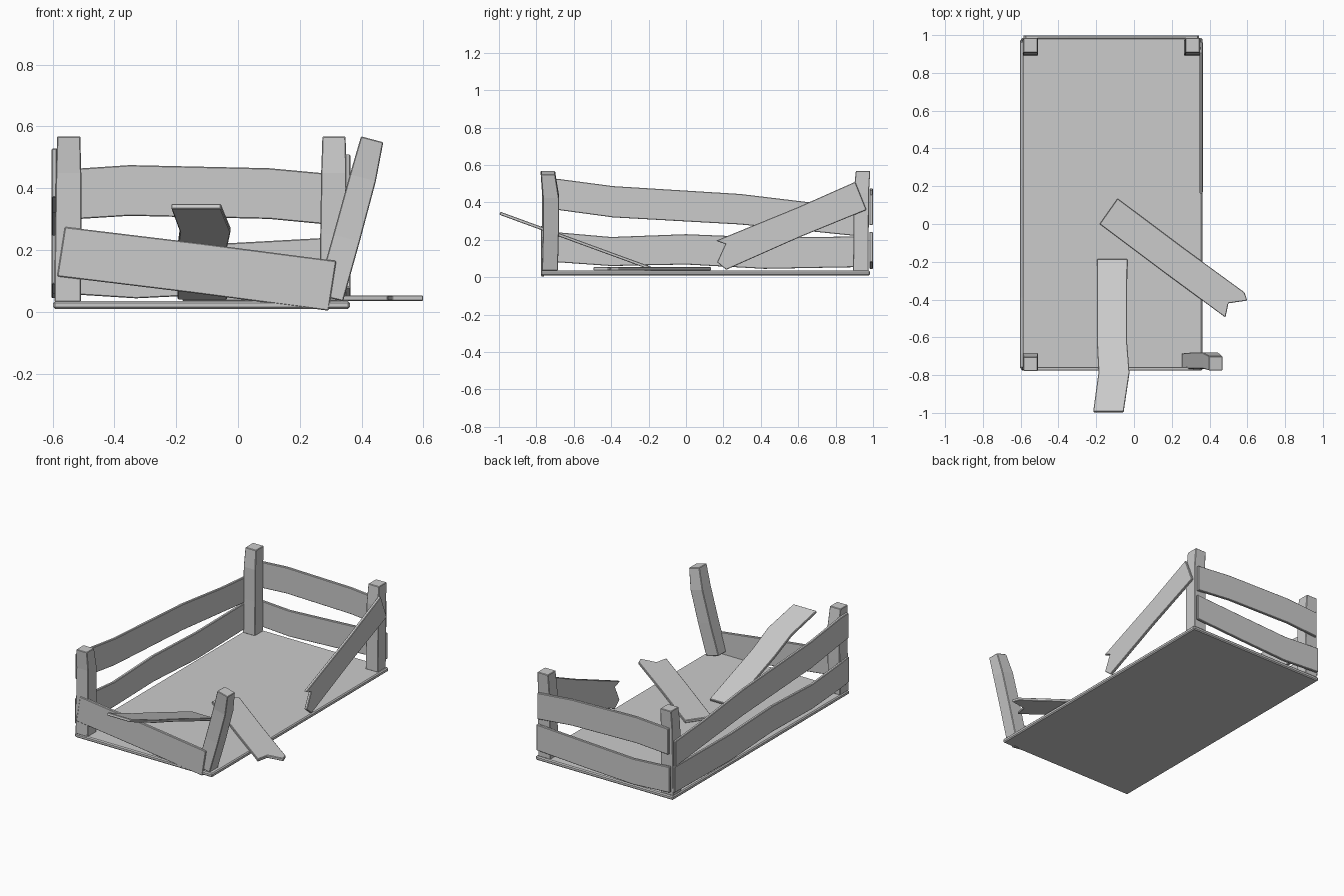
import bpy, bmesh
from mathutils import Vector

T = 0.018  # board thickness


def finish(bm, name, bevel):
    bmesh.ops.recalc_face_normals(bm, faces=bm.faces[:])
    me = bpy.data.meshes.new(name)
    bm.to_mesh(me)
    bm.free()
    ob = bpy.data.objects.new(name, me)
    bpy.context.collection.objects.link(ob)
    m = ob.modifiers.new("worn_edges", 'BEVEL')
    m.width, m.segments, m.limit_method = bevel, 1, 'ANGLE'
    return ob


def board(name, outline, origin, u, v, thick=T, bevel=0.003):
    """Flat outline placed on axes u, v and extruded evenly both ways."""
    o, u, v = Vector(origin), Vector(u).normalized(), Vector(v).normalized()
    n = u.cross(v).normalized()
    bm = bmesh.new()
    f = bm.faces.new([bm.verts.new(o + u * a + v * b - n * thick / 2) for a, b in outline])
    ext = bmesh.ops.extrude_face_region(bm, geom=[f])["geom"]
    bmesh.ops.translate(bm, vec=n * thick,
                        verts=[g for g in ext if isinstance(g, bmesh.types.BMVert)])
    return finish(bm, name, bevel)


def strip(stations):
    """Outline from (position, low edge, high edge) stations."""
    return [(p, lo) for p, lo, hi in stations] + [(p, hi) for p, lo, hi in reversed(stations)]


def post(name, sections, bevel=0.003):
    """Square post through sections of (x0, x1, y0, y1, z at x0, z at x1)."""
    bm = bmesh.new()
    rings = [[bm.verts.new(c) for c in ((x0, y0, za), (x1, y0, zb), (x1, y1, zb), (x0, y1, za))]
             for x0, x1, y0, y1, za, zb in sections]
    for a, b in zip(rings, rings[1:]):
        for i in range(4):
            j = (i + 1) % 4
            bm.faces.new((a[i], a[j], b[j], b[i]))
    bm.faces.new(rings[0])
    bm.faces.new(rings[-1])
    return finish(bm, name, bevel)


X, Y, Z = (1, 0, 0), (0, 1, 0), (0, 0, 1)

# floor panel
board("floor_panel", [(-0.598, -0.775), (0.362, -0.775), (0.362, 0.985), (-0.598, 0.985)],
      (0, 0, 0.0225), X, Y, 0.025, 0.006)

# upright corner posts: slightly bent
for name, x, y, s in (("front_left_post", -0.59, -0.77, 1),
                      ("back_left_post", -0.59, 0.90, -1),
                      ("back_right_post", 0.268, 0.90, -1)):
    a = 0 if s > 0 else 0.008
    post(name, [(x - 0.004, x + 0.082, y - 0.003 - a / 2, y + 0.083 - a, 0.033, 0.033),
                (x - 0.002, x + 0.083, y - a / 2, y + 0.085 - a, 0.25, 0.25),
                (x + 0.001, x + 0.083, y - a / 2, y + 0.086 - a, 0.45, 0.45),
                (x + 0.005, x + 0.08, y - 0.008 + 2 * a, y + 0.065 + 2.5 * a, 0.568, 0.568)])

# leaning front right post
post("leaning_post", [(0.253, 0.340, -0.77, -0.685, 0.055, 0.035),
                      (0.308, 0.394, -0.765, -0.68, 0.25, 0.228),
                      (0.362, 0.446, -0.765, -0.68, 0.445, 0.423),
                      (0.398, 0.470, -0.775, -0.70, 0.568, 0.549)])

# left side rails
board("left_upper_rail", strip([(-0.76, 0.37, 0.528), (-0.686, 0.36, 0.526), (-0.39, 0.32, 0.487),
                                (0.29, 0.282, 0.445), (0.69, 0.243, 0.397), (0.965, 0.215, 0.375)]),
      (-0.594, 0, 0), Y, Z)
board("left_lower_rail", strip([(-0.765, 0.09, 0.25), (-0.686, 0.08, 0.24), (-0.4, 0.06, 0.215),
                                (0, 0.068, 0.23), (0.42, 0.045, 0.213), (0.975, 0.055, 0.218)]),
      (-0.594, 0, 0), Y, Z)

# back rails
board("back_upper_rail", strip([(-0.575, 0.297, 0.46), (-0.35, 0.311, 0.475),
                                (0.1, 0.301, 0.465), (0.34, 0.278, 0.443)]),
      (0, 0.99, 0), X, Z)
board("back_lower_rail", strip([(-0.585, 0.06, 0.222), (-0.33, 0.044, 0.207),
                                (0, 0.06, 0.224), (0.345, 0.08, 0.243)]),
      (0, 0.99, 0), X, Z)

# fallen front rail
board("front_rail", [(-0.585, 0.115), (-0.15, 0.062), (0.293, 0.004),
                     (0.318, 0.165), (-0.12, 0.222), (-0.56, 0.275)],
      (0, -0.767, 0), X, Z)

# snapped right rail with splintered end
board("broken_right_rail", [(0.965, 0.36), (0.61, 0.215), (0.215, 0.04), (0.166, 0.08),
                            (0.21, 0.177), (0.16, 0.195), (0.60, 0.375), (0.905, 0.51)],
      (0.355, 0, 0), Y, Z)

# snapped rail lying on the floor
board("broken_loose_rail", [(-0.182, 0), (0.17, -0.264), (0.484, -0.495), (0.50, -0.42),
                            (0.60, -0.405), (0.585, -0.362), (0.26, -0.125), (-0.087, 0.135)],
      (0, 0, 0.045), X, Y)

# loose rail propped over the front edge
board("propped_rail", [(0, -0.195), (0.45, -0.197), (0.64, -0.188), (0.86, -0.216),
                       (0.86, -0.055), (0.64, -0.024), (0.45, -0.038), (0, -0.035)],
      (0, -0.187, 0.047), (0, -0.805, 0.294), X, 0.017)
